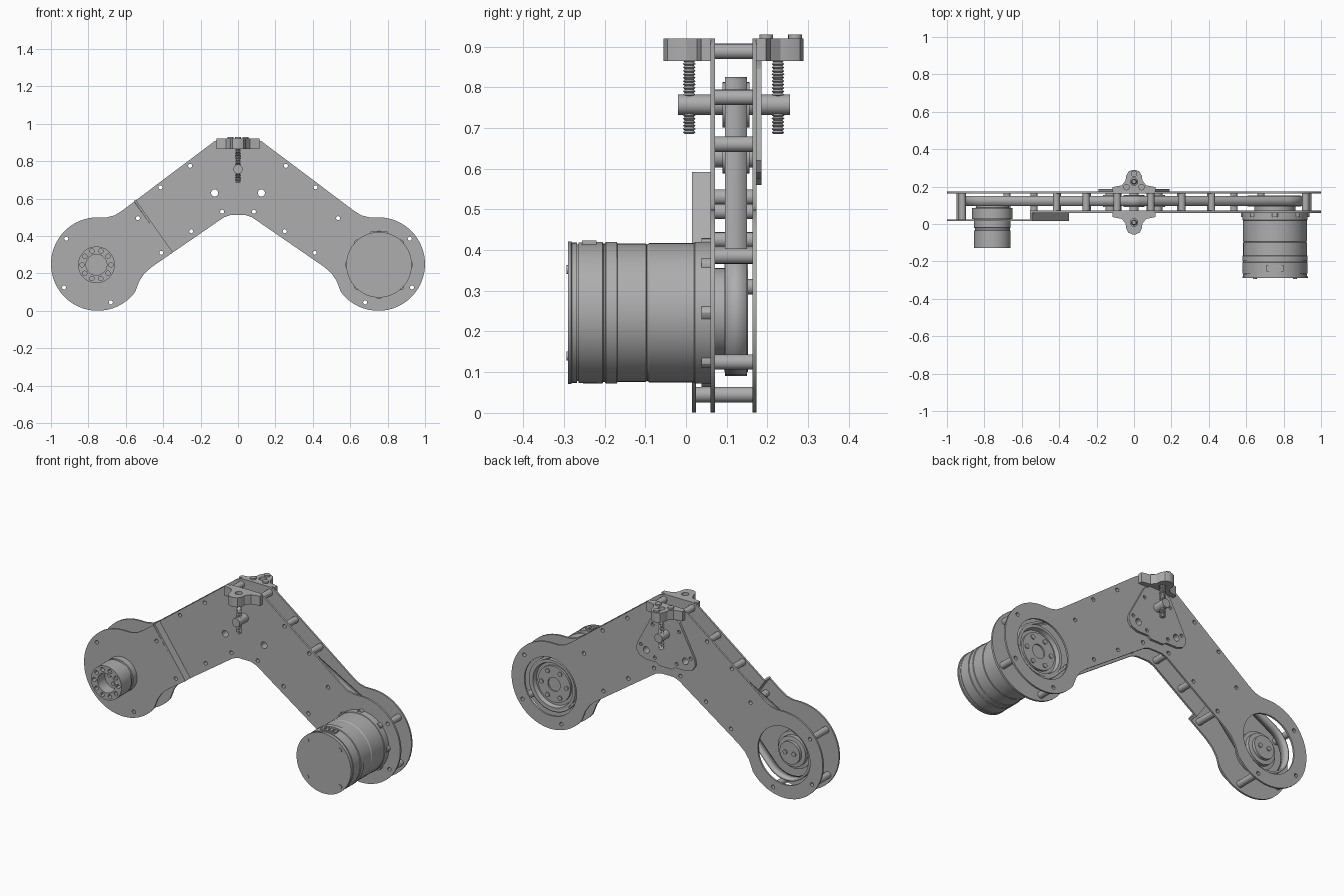
import bpy, bmesh
from math import sin, cos, pi, asin, atan2, hypot, radians
from mathutils import Matrix

cube = bpy.data.objects.get("Cube")
if cube:
    bpy.data.objects.remove(cube, do_unlink=True)

metal = bpy.data.materials.new("grey_metal")
metal.use_nodes = True
metal.diffuse_color = (0.42, 0.42, 0.42, 1)
metal.node_tree.nodes["Principled BSDF"].inputs["Base Color"].default_value = (0.42, 0.42, 0.42, 1)
made = []


def finish(name, bm):
    bmesh.ops.remove_doubles(bm, verts=bm.verts, dist=1e-5)
    bmesh.ops.recalc_face_normals(bm, faces=bm.faces)
    mesh = bpy.data.meshes.new(name)
    bm.to_mesh(mesh)
    bm.free()
    mesh.materials.append(metal)
    ob = bpy.data.objects.new(name, mesh)
    bpy.context.collection.objects.link(ob)
    made.append(ob)
    return ob


def circle(x, z, r, n=20):
    return [(x + r * cos(2 * pi * i / n), z + r * sin(2 * pi * i / n)) for i in range(n)]


def sheet(name, outline, holes, a, b, upright=True):
    """Flat plate with holes, from a to b along y (upright) or z."""
    cu = bpy.data.curves.new(name, "CURVE")
    cu.dimensions, cu.fill_mode, cu.extrude = "2D", "BOTH", (b - a) / 2
    for loop in [outline] + holes:
        sp = cu.splines.new("POLY")
        sp.points.add(len(loop) - 1)
        for p, (u, v) in zip(sp.points, loop):
            p.co = (u, v, 0, 1)
        sp.use_cyclic_u = True
    tmp = bpy.data.objects.new(name, cu)
    bpy.context.collection.objects.link(tmp)
    dg = bpy.context.evaluated_depsgraph_get()
    mesh = bpy.data.meshes.new_from_object(tmp.evaluated_get(dg))
    bm = bmesh.new()
    bm.from_mesh(mesh)
    bpy.data.objects.remove(tmp)
    bpy.data.meshes.remove(mesh)
    mid = (a + b) / 2
    place = Matrix.Translation((0, mid, 0)) @ Matrix.Rotation(pi / 2, 4, "X") if upright \
        else Matrix.Translation((0, 0, mid))
    bm.transform(place)
    return finish(name, bm)


def lathe(name, u, v, prof, n=32, closed=False, upright=False):
    """Spin (height, radius) points about a y axis at x=u, z=v, or a z axis at x=u, y=v."""
    bm = bmesh.new()
    rings = []
    for h, r in prof:
        pts = circle(u, v, r, n)
        rings.append([bm.verts.new((p, q, h) if upright else (p, h, q)) for p, q in pts])
    if closed:
        rings.append(rings[0])
    for r1, r2 in zip(rings, rings[1:]):
        for i in range(n):
            bm.faces.new((r1[i], r1[(i + 1) % n], r2[(i + 1) % n], r2[i]))
    return finish(name, bm)


def rod(name, u, v, r, a, b, n=24, upright=False):
    return lathe(name, u, v, [(a, 0), (a, r), (b, r), (b, 0)], n, upright=upright)


def tube(name, u, v, r, hole, a, b, n=24):
    return lathe(name, u, v, [(a, hole), (a, r), (b, r), (b, hole)], n, True)


def mirrored(half):
    return half + [(-x, z) for x, z in reversed(half)]


# Arm outline: elbow, straight arm and round lobe
LX, LZ = 0.75, 0.25
half = [(0.09, 0.92), (0.128, 0.905), (0.62, 0.535), (0.66, 0.51), (0.70, 0.5)]
half += [(LX + 0.25 * cos(radians(t)), LZ + 0.25 * sin(radians(t))) for t in range(88, -150, -7)]
half += [(0.527, 0.16), (0.50, 0.20), (0.46, 0.235), (0.075, 0.50), (0.04, 0.512)]
outline = mirrored(half)


def side(p):
    return (p[0] + 0.56) * 0.28 + (p[1] - 0.59) * 0.2


def clip(poly, sign):
    """Keep the part of the outline on one side of the fold line."""
    out = []
    for p, q in zip(poly, poly[1:] + poly[:1]):
        a, b = sign * side(p), sign * side(q)
        if a >= 0:
            out.append(p)
        if a * b < 0:
            t = a / (a - b)
            out.append((p[0] + t * (q[0] - p[0]), p[1] + t * (q[1] - p[1])))
    return out


# Bolt pattern shared by the plates and the standoffs
bolts = [(0.09, 0.888), (0.256, 0.775), (0.415, 0.66), (0.535, 0.495), (0.25, 0.425),
         (0.085, 0.53), (0.41, 0.31), (0.918, 0.385), (0.93, 0.125), (0.68, 0.045)]
bolts += [(-x, z) for x, z in bolts]
idlers = [(0.125, 0.63), (-0.125, 0.63)]


def holes(sign):
    return [circle(x, z, 0.011, 12) for x, z in bolts if sign * side((x, z)) > 0]


idler_holes = [circle(x, z, 0.019) for x, z in idlers]
windows = [circle(s * LX, 0.245, 0.168, 48) for s in (-1, 1)]
sheet("front_plate", clip(outline, 1), holes(1) + idler_holes, 0.06, 0.071)
sheet("raised_front_cover", clip(outline, -1), holes(-1), 0.015, 0.025)
sheet("back_plate", outline, holes(1) + holes(-1) + idler_holes + windows, 0.163, 0.173)
sheet("cover_step_wall", [(-0.556, 0.588), (-0.546, 0.592), (-0.348, 0.312), (-0.358, 0.304)],
      [], 0.015, 0.071)
for x, z in bolts:
    tube("standoff", x, z, 0.019, 0.011, 0.07 if side((x, z)) > 0 else 0.025, 0.163, 16)

# Shield plate on the back of the elbow
shield = mirrored([(0.05, 0.865), (0.085, 0.845), (0.185, 0.655), (0.19, 0.62), (0.17, 0.59),
                   (0.13, 0.575), (0.06, 0.575), (0.04, 0.56)])
dots = [circle(s * x, z, 0.01, 12) for s in (-1, 1) for x, z in ((0.085, 0.79), (0.16, 0.655), (0.07, 0.6))]
sheet("elbow_shield", shield, idler_holes + dots, 0.173, 0.186)

# Toothed belt loop, tangent to every pulley
wheels = [(LX, 0.245, 0.148, 1), (0, 0.757, 0.062, 1), (-LX, 0.245, 0.148, 1),
          (-0.125, 0.63, 0.048, -1), (0.125, 0.63, 0.048, -1)]
angles = []
for (x1, z1, r1, s1), (x2, z2, r2, s2) in zip(wheels, wheels[1:] + wheels[:1]):
    d = hypot(x2 - x1, z2 - z1)
    angles.append(atan2(z2 - z1, x2 - x1) - asin((r2 * s2 - r1 * s1) / d))
path = []
for i, (x, z, r, s) in enumerate(wheels):
    start = angles[i - 1] - s * pi / 2
    sweep = s * ((s * (angles[i] - angles[i - 1])) % (2 * pi))
    path += [(x + r * cos(start + sweep * k / 24), z + r * sin(start + sweep * k / 24)) for k in range(25)]
bm = bmesh.new()
rows = [[bm.verts.new((x, y, z)) for y in (0.096, 0.15)] for x, z in path]
for p, q in zip(rows, rows[1:] + rows[:1]):
    bm.faces.new((p[0], p[1], q[1], q[0]))
belt = finish("drive_belt", bm)
thick = belt.modifiers.new("thickness", "SOLIDIFY")
thick.thickness, thick.offset = 0.012, 0

# Idler rollers at the elbow
for x, z in idlers:
    tube("fixed_idler", x, z, 0.042, 0.019, 0.09, 0.156)
    tube("idler_spacer", x, z, 0.027, 0.019, 0.07, 0.163)
rod("tension_idler", 0, 0.757, 0.056, 0.09, 0.156)

# Drive motor with stepped can, end screws, mounting lugs and connector
MX, MZ = 0.754, 0.246
lathe("drive_motor", MX, MZ, [
    (-0.29, 0), (-0.29, 0.175), (-0.282, 0.175), (-0.28, 0.172), (-0.268, 0.172), (-0.268, 0.168),
    (-0.264, 0.168), (-0.264, 0.173), (-0.205, 0.174), (-0.203, 0.17), (-0.199, 0.17), (-0.197, 0.174),
    (-0.17, 0.174), (-0.168, 0.17), (-0.098, 0.17), (-0.096, 0.167), (-0.09, 0.171), (0.02, 0.171),
    (0.022, 0.174), (0.06, 0.174), (0.06, 0)], 64)
rod("motor_pilot", MX, MZ, 0.11, 0.07, 0.094, 40)
for k in range(4):
    t = pi / 4 + k * pi / 2
    rod("motor_end_screw", MX + 0.15 * cos(t), MZ + 0.15 * sin(t), 0.011, -0.293, -0.28, 12)
for k in range(8):
    t = k * pi / 4
    rod("motor_lug", MX + 0.165 * cos(t), MZ + 0.165 * sin(t), 0.018, 0.038, 0.06, 12)
sheet("motor_connector", [(MX - 0.045, -0.255), (MX + 0.045, -0.255), (MX + 0.045, -0.22), (MX - 0.045, -0.22)],
      [circle(MX + k * 0.026, -0.237, 0.009, 8) for k in (-1, 0, 1)], 0.40, 0.424, upright=False)

# Motor pulley with recessed face and screws
lathe("motor_pulley", LX, 0.245, [
    (0.094, 0), (0.094, 0.144), (0.152, 0.144), (0.152, 0.128), (0.128, 0.122), (0.128, 0.105),
    (0.14, 0.105), (0.14, 0.04), (0.132, 0.04), (0.132, 0)], 48)
for k in range(6):
    rod("pulley_screw", LX + 0.08 * cos(k * pi / 3), 0.245 + 0.08 * sin(k * pi / 3), 0.013, 0.138, 0.146, 12)

# Output hub with bored flange
HX, HZ = -0.757, 0.246
ring = [circle(HX + 0.077 * cos(k * pi / 5), HZ + 0.077 * sin(k * pi / 5), 0.012, 12) for k in range(10)]
sheet("hub_flange", circle(HX, HZ, 0.098, 48), ring + [circle(HX, HZ, 0.056, 32)], -0.128, -0.1)
lathe("output_hub", HX, HZ, [
    (-0.06, 0), (-0.06, 0.056), (-0.1, 0.056), (-0.1, 0.098), (-0.035, 0.098), (-0.033, 0.093),
    (-0.022, 0.093), (-0.02, 0.098), (0.027, 0.098), (0.027, 0.108), (0.085, 0.108), (0.087, 0.088),
    (0.11, 0.088), (0.112, 0.065), (0.13, 0.065), (0.13, 0)], 48)
for k in range(3):
    t = 0.5 + k * 2 * pi / 3
    rod("hub_bore_screw", HX + 0.028 * cos(t), HZ + 0.028 * sin(t), 0.011, -0.068, -0.058, 12)
for s in (-1, 1):
    rod("hub_back_screw", HX + s * 0.028, HZ, 0.013, 0.128, 0.136, 12)

# Belt tensioner: cross shaft, threaded screws and clamp brackets
rod("tension_shaft", 0, 0.757, 0.025, -0.02, 0.255)
bracket = mirrored([(0.115, 0), (0.115, 0.025), (0.065, 0.035), (0.045, 0.06), (0.042, 0.085),
                    (0.03, 0.108), (0.01, 0.117)])
for label, base, s in (("front", 0.062, -1), ("back", 0.172, 1)):
    cy = base + s * 0.054
    shape = [(x, base + s * d) for x, d in bracket]
    sheet(label + "_clamp_bracket", shape, [circle(0, cy, 0.02)], 0.865, 0.92, upright=False)
    thread = [(0.685, 0)]
    for k in range(22):
        thread += [(0.685 + k * 0.0084, 0.011), (0.689 + k * 0.0084, 0.0155)]
    lathe(label + "_tension_screw", 0, cy, thread + [(0.905, 0.011), (0.905, 0)], 16, upright=True)
for x, y in ((0.04, 0.197), (-0.04, 0.197), (0, 0.268)):
    rod("clamp_bolt", x, y, 0.017, 0.915, 0.929, 16, upright=True)

# Smooth the round parts and keep the edges sharp
bpy.ops.object.select_all(action="DESELECT")
for ob in made:
    ob.select_set(True)
bpy.context.view_layer.objects.active = belt
bpy.ops.object.shade_smooth_by_angle(angle=radians(30))
